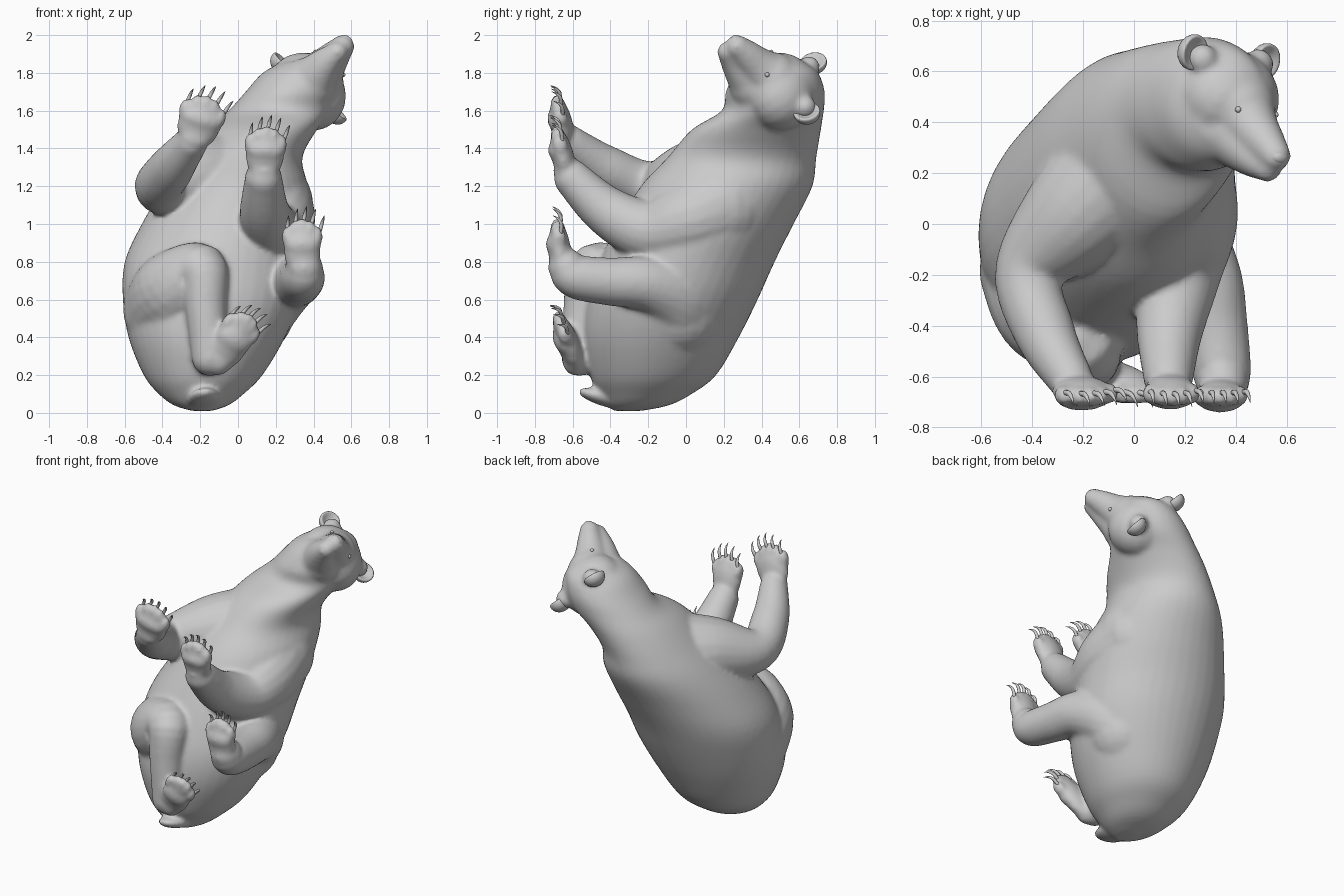
import bpy
import bmesh
import math
from mathutils import Matrix, Vector

default_cube = bpy.data.objects.get("Cube")
if default_cube:
    bpy.data.objects.remove(default_cube, do_unlink=True)


def finish(name, bm):
    """Turn a bmesh into a smooth-shaded object."""
    bmesh.ops.recalc_face_normals(bm, faces=bm.faces)
    for face in bm.faces:
        face.smooth = True
    mesh = bpy.data.meshes.new(name)
    bm.to_mesh(mesh)
    bm.free()
    obj = bpy.data.objects.new(name, mesh)
    bpy.context.collection.objects.link(obj)
    return obj


def spline(points, steps=6):
    """Catmull-Rom interpolation of points of any dimension."""
    pts = [Vector(p) for p in points]
    pts = [pts[0]] + pts + [pts[-1]]
    result = []
    for a, b, c, d in zip(pts, pts[1:], pts[2:], pts[3:]):
        for i in range(steps):
            t = i / steps
            result.append((b * 2 + (c - a) * t + (a * 2 - b * 5 + c * 4 - d) * t ** 2
                           + (b * 3 - a - c * 3 + d) * t ** 3) / 2)
    return result + [pts[-1]]


def loft(bm, rings):
    """Skin a list of closed rings and cap both ends."""
    loops = [[bm.verts.new(co) for co in ring] for ring in rings]
    count = len(loops[0])
    for low, high in zip(loops, loops[1:]):
        for i in range(count):
            j = (i + 1) % count
            bm.faces.new((low[i], low[j], high[j], high[i]))
    bm.faces.new(loops[0][::-1])
    bm.faces.new(loops[-1])


def circle(count):
    for i in range(count):
        angle = math.tau * i / count
        yield math.cos(angle), math.sin(angle)


def ball(bm, center, radii, axes=None):
    """Ellipsoid with optional orientation."""
    turn = axes.to_4x4() if axes else Matrix()
    matrix = Matrix.Translation(center) @ turn @ Matrix.Diagonal((*radii, 1))
    return bmesh.ops.create_uvsphere(bm, u_segments=20, v_segments=14,
                                     radius=1, matrix=matrix)["verts"]


def tube(bm, points, sides=20, rounded=True):
    """Round tube through (x, y, z, radius) points."""
    path = spline(points)
    rings = []
    for i, p in enumerate(path):
        ahead = path[min(i + 1, len(path) - 1)].xyz
        behind = path[max(i - 1, 0)].xyz
        turn = (ahead - behind).to_track_quat("Z", "Y")
        rings.append([p.xyz + turn @ Vector((c, s, 0)) * p.w for c, s in circle(sides)])
    loft(bm, rings)
    if rounded:
        for end in (path[0], path[-1]):
            ball(bm, end.xyz, [end.w] * 3)


def frame(side, along):
    """Rotation whose columns are side, along and their normal."""
    along = along.normalized()
    side = (side - along * side.dot(along)).normalized()
    return Matrix((side, along, side.cross(along))).transposed()


def paw(bm, name, heel, tip, width):
    """Sole, pads and toes go into the body; claws become their own object."""
    heel, tip = Vector(heel), Vector(tip)
    axes = frame(Vector((1, 0, 0)), tip - heel)
    length = (tip - heel).length
    sole = heel.lerp(tip, 0.5)
    ball(bm, sole, (width * 0.45, length * 0.58, 0.06), axes)
    ball(bm, heel.lerp(tip, 0.62) + axes @ Vector((0, 0, 0.02)),
         (width * 0.44, length * 0.24, 0.05), axes)
    ball(bm, heel.lerp(tip, 0.15) + axes @ Vector((0, 0, 0.015)),
         (width * 0.32, length * 0.24, 0.05), axes)
    claws = bmesh.new()
    for i in range(-2, 3):
        toe = tip + axes @ Vector((i * width * 0.19, -0.012 * i * i - 0.01, 0))
        ball(bm, toe, (width * 0.115, 0.055, 0.04), axes)
        curve = []
        for reach, drop, radius in ((0.02, -0.015, 0.011), (0.065, -0.02, 0.01),
                                    (0.095, -0.005, 0.006), (0.115, 0.02, 0.001)):
            offset = axes @ Vector((i * reach * 0.05 + reach * 0.2, reach, drop))
            curve.append((*(toe + offset), radius))
        tube(claws, curve, sides=8, rounded=False)
    finish(name + "_claws", claws)


body = bmesh.new()

# Torso and neck: z, then x range and y range of each section
sections = [
    (0.01, -0.24, -0.14, -0.38, -0.24),
    (0.04, -0.34, -0.05, -0.42, -0.09),
    (0.1, -0.42, 0.03, -0.46, 0.03),
    (0.2, -0.5, 0.13, -0.51, 0.16),
    (0.4, -0.58, 0.25, -0.55, 0.28),
    (0.6, -0.61, 0.33, -0.53, 0.38),
    (0.8, -0.6, 0.36, -0.46, 0.47),
    (1, -0.51, 0.38, -0.36, 0.57),
    (1.2, -0.39, 0.37, -0.24, 0.67),
    (1.35, -0.28, 0.34, -0.1, 0.69),
    (1.5, -0.16, 0.42, 0.03, 0.715),
    (1.6, -0.05, 0.5, 0.19, 0.73),
    (1.7, 0.04, 0.53, 0.21, 0.735),
    (1.8, 0.13, 0.53, 0.26, 0.7),
    (1.86, 0.24, 0.48, 0.32, 0.62),
]
rings = []
for z, x0, x1, y0, y1 in spline(sections, 4):
    rings.append([Vector(((x0 + x1 + (x1 - x0) * c) / 2, (y0 + y1 + (y1 - y0) * s) / 2, z))
                  for c, s in circle(40)])
loft(body, rings)

# Skull, muzzle and lower jaw
ear_axis = Vector((1, -0.15, -1))
head_axes = frame(ear_axis, Vector((0.5, -0.65, 0.6)))
ball(body, (0.365, 0.5, 1.7), (0.22, 0.2, 0.19), head_axes)
tube(body, [(0.41, 0.46, 1.76, 0.15), (0.47, 0.375, 1.84, 0.105),
            (0.52, 0.315, 1.9, 0.08), (0.555, 0.27, 1.94, 0.063)])
tube(body, [(0.38, 0.37, 1.74, 0.145), (0.465, 0.27, 1.85, 0.088),
            (0.525, 0.22, 1.91, 0.056)])

# Short flat tail
ball(body, (-0.18, -0.43, 0.075), (0.09, 0.15, 0.04),
     frame(Vector((1, 0, 0.1)), Vector((0, -1, 0.3))))

# Limbs: points of x, y, z, radius, then heel, toe and width of the paw
limbs = {
    "right_front": ([(-0.02, 0.22, 1.22, 0.27), (-0.22, 0.04, 1.22, 0.225),
                     (-0.41, -0.19, 1.195, 0.14), (-0.35, -0.43, 1.3, 0.12),
                     (-0.25, -0.61, 1.43, 0.09)],
                    (-0.24, -0.64, 1.42), (-0.17, -0.68, 1.64), 0.26),
    "left_front": ([(0.14, 0.19, 1.1, 0.26), (0.19, 0, 1.01, 0.22),
                    (0.175, -0.2, 0.965, 0.168), (0.14, -0.42, 1.07, 0.132),
                    (0.135, -0.6, 1.24, 0.1)],
                   (0.135, -0.63, 1.25), (0.15, -0.68, 1.48), 0.23),
    "left_hind": ([(0.05, -0.04, 0.54, 0.25), (0.17, -0.08, 0.63, 0.205),
                   (0.28, -0.22, 0.685, 0.148), (0.32, -0.4, 0.695, 0.128),
                   (0.345, -0.58, 0.72, 0.117), (0.35, -0.63, 0.77, 0.1)],
                  (0.34, -0.66, 0.73), (0.34, -0.68, 0.99), 0.22),
    "right_hind": ([(-0.36, -0.18, 0.55, 0.25), (-0.32, -0.35, 0.66, 0.22),
                    (-0.19, -0.49, 0.755, 0.14), (-0.17, -0.54, 0.55, 0.11),
                    (-0.15, -0.565, 0.29, 0.095)],
                   (-0.13, -0.575, 0.235), (0.045, -0.67, 0.49), 0.22),
}
for name, (path, heel, tip, width) in limbs.items():
    tube(body, path)
    paw(body, name, heel, tip, width)

# Ear roots
for root in ((0.27, 0.65, 1.83), (0.49, 0.63, 1.62)):
    ball(body, root, (0.06, 0.06, 0.06))

# Fuse everything into one smooth skin
bear_body = finish("bear_body", body)
fuse = bear_body.modifiers.new("fuse", "REMESH")
fuse.mode = "VOXEL"
fuse.voxel_size = 0.014
fuse.use_smooth_shade = True
relax = bear_body.modifiers.new("relax", "SMOOTH")
relax.factor = 0.5
relax.iterations = 10

# Cupped ears
ear_axes = frame(ear_axis, Vector((0.2, 0.8, 0)))
for name, center in (("right_ear", (0.235, 0.675, 1.855)), ("left_ear", (0.52, 0.64, 1.59))):
    ear = bmesh.new()
    for v in ball(ear, (0, 0, 0), (1, 1, 1)):
        if v.co.z > 0:
            v.co.z -= 1.2 * (1 - v.co.x ** 2 - v.co.y ** 2)
    bmesh.ops.transform(ear, verts=ear.verts, matrix=Matrix.Translation(center)
                        @ ear_axes.to_4x4() @ Matrix.Diagonal((0.068, 0.072, 0.06, 1)))
    finish(name, ear)

# Eyes rest on the skin of the face
bpy.context.view_layer.update()
skin = bear_body.evaluated_get(bpy.context.evaluated_depsgraph_get())
for name, guess in (("right_eye", (0.41, 0.45, 1.91)), ("left_eye", (0.56, 0.43, 1.79))):
    found, spot, normal, index = skin.closest_point_on_mesh(Vector(guess))
    eye = bmesh.new()
    ball(eye, spot, (0.012, 0.012, 0.012))
    finish(name, eye)

# Nose pad
nose = bmesh.new()
ball(nose, (0.573, 0.262, 1.965), (0.042, 0.03, 0.03), head_axes)
finish("nose", nose)
